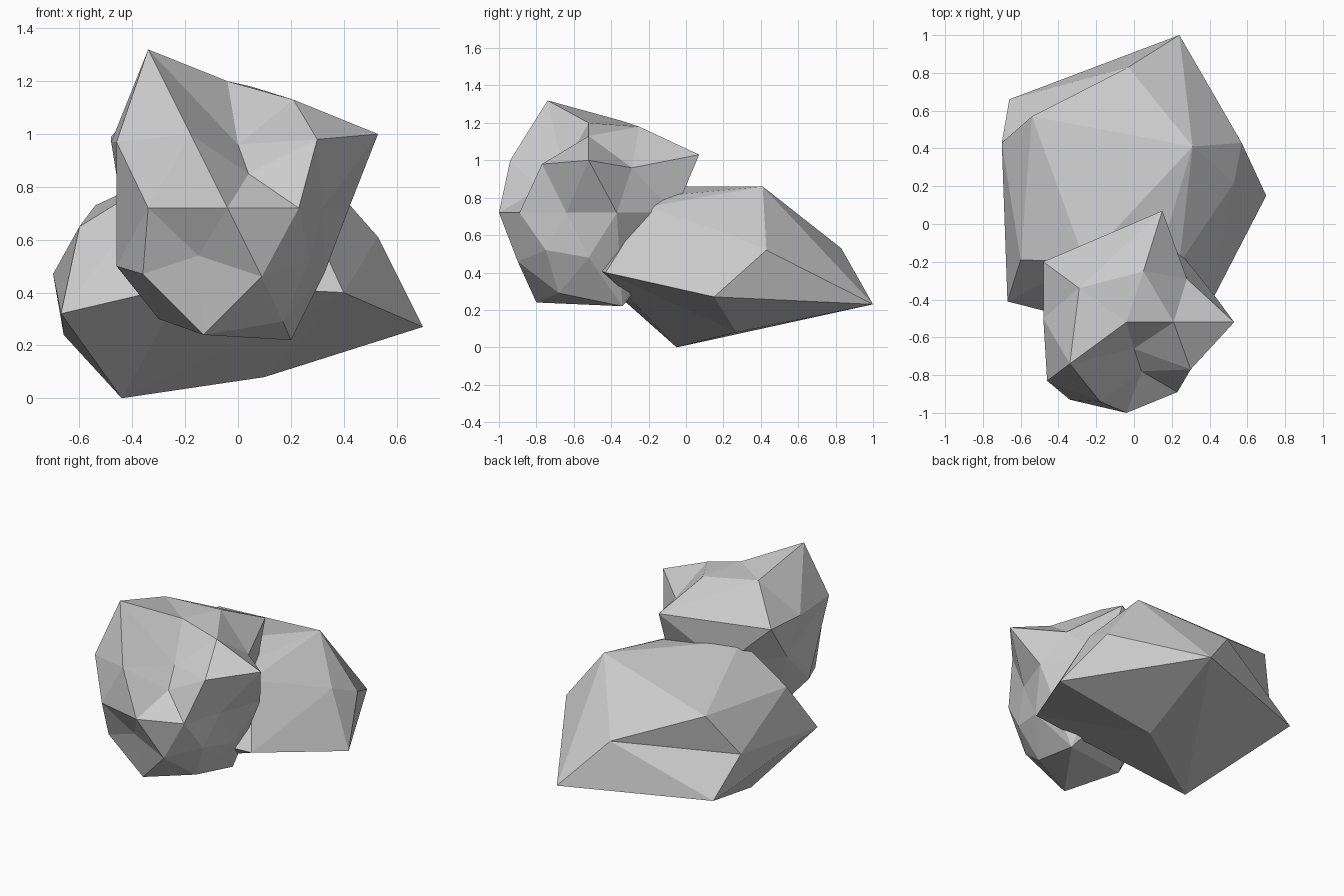
import bpy
import bmesh
from mathutils import Vector

# Remove the default cube only
default_cube = bpy.data.objects.get("Cube")
if default_cube:
    bpy.data.objects.remove(default_cube, do_unlink=True)


def make_material(name, colour):
    material = bpy.data.materials.new(name)
    material.use_nodes = True
    material.diffuse_color = colour
    shader = next(node for node in material.node_tree.nodes
                  if node.type == "BSDF_PRINCIPLED")
    shader.inputs["Base Color"].default_value = colour
    return material


def make_rock(name, corners, centre, roundness, material, creases=()):
    """Wrap a faceted skin around the corners of a rock.

    The skin is wrapped over corners pulled towards a sphere, so that dented
    corners are kept, and each corner then returns to its own place. Each
    crease is a pair of corners whose edge is turned to dent the skin.
    """
    middle = Vector(centre)
    mesh_builder = bmesh.new()
    resting_places = {}
    for corner in corners:
        offset = Vector(corner) - middle
        pulled = offset.normalized() * offset.length ** (1 - roundness)
        vertex = mesh_builder.verts.new(pulled)
        resting_places[vertex] = corner

    bmesh.ops.convex_hull(mesh_builder, input=list(mesh_builder.verts))
    vertex_at = {}
    for vertex, place in resting_places.items():
        vertex.co = place
        vertex_at[place] = vertex
    for start, end in creases:
        edge = mesh_builder.edges.get((vertex_at[start], vertex_at[end]))
        if edge:
            bmesh.utils.edge_rotate(edge)
    bmesh.ops.recalc_face_normals(mesh_builder, faces=list(mesh_builder.faces))
    loose = [vertex for vertex in mesh_builder.verts if not vertex.link_faces]
    bmesh.ops.delete(mesh_builder, geom=loose, context="VERTS")

    mesh = bpy.data.meshes.new(name)
    mesh_builder.to_mesh(mesh)
    mesh_builder.free()
    mesh.materials.append(material)
    rock = bpy.data.objects.new(name, mesh)
    bpy.context.scene.collection.objects.link(rock)
    return rock


stone_grey = make_material("stone grey", (0.6, 0.6, 0.6, 1))

# Large low boulder at the back, dented behind and underneath
lowest_corner = (-.44, -.05, 0)
side_corner = (.7, .15, .27)
back_corner = (-.66, .66, .24)
ridge_corner = (-.54, .57, .73)
boulder_rim = [
    (.1, .27, .08), (.24, 1, .23), (-.7, .43, .47), (-.67, -.41, .32),
    (-.2, -.53, .43), (.4, -.43, .4), (.57, .43, .52),
]
boulder_top = [
    (-.03, .83, .53), (.31, .41, .86), (.53, .22, .61),
    (-.6, -.19, .65), (-.26, -.2, .86), (.15, -.12, .81), (.24, -.21, .75),
]
make_rock("large_boulder",
          [lowest_corner, side_corner, back_corner, ridge_corner]
          + boulder_rim + boulder_top,
          (0, .2, .45), 0, stone_grey,
          [(lowest_corner, side_corner), (back_corner, ridge_corner)])

# Smaller upright rock leaning on its front
rock_crown = [
    (-.34, -.74, 1.32), (-.04, -.52, 1.2), (.05, -.25, 1.18),
    (.21, -.52, 1.13), (-.29, -.34, 1.21),
]
rock_shoulder = [
    (.53, -.52, 1), (.3, -.77, .98), (.15, .07, 1.03), (.28, -.29, .96),
    (0, -.66, .96), (.04, -.78, .85), (-.18, -.94, 1), (-.48, -.2, .99),
    (-.46, -.83, .97), (-.48, -.5, .97),
]
rock_waist = [
    (-.04, -1, .72), (.23, -.89, .72), (.32, -.64, .72), (.42, -.37, .72),
    (.17, -.06, .72), (-.2, -.1, .72), (-.44, -.42, .72), (-.34, -.93, .72),
]
rock_foot = [
    (-.46, -.62, .5), (-.36, -.83, .47), (-.15, -.86, .54), (.09, -.9, .46),
    (.27, -.75, .52), (.33, -.52, .48), (-.13, -.8, .24), (.17, -.68, .29),
    (.2, -.34, .22), (-.3, -.5, .3), (0, -.1, .5),
]
make_rock("small_rock", rock_crown + rock_shoulder + rock_waist + rock_foot,
          (-.03, -.5, .74), 1, stone_grey)
